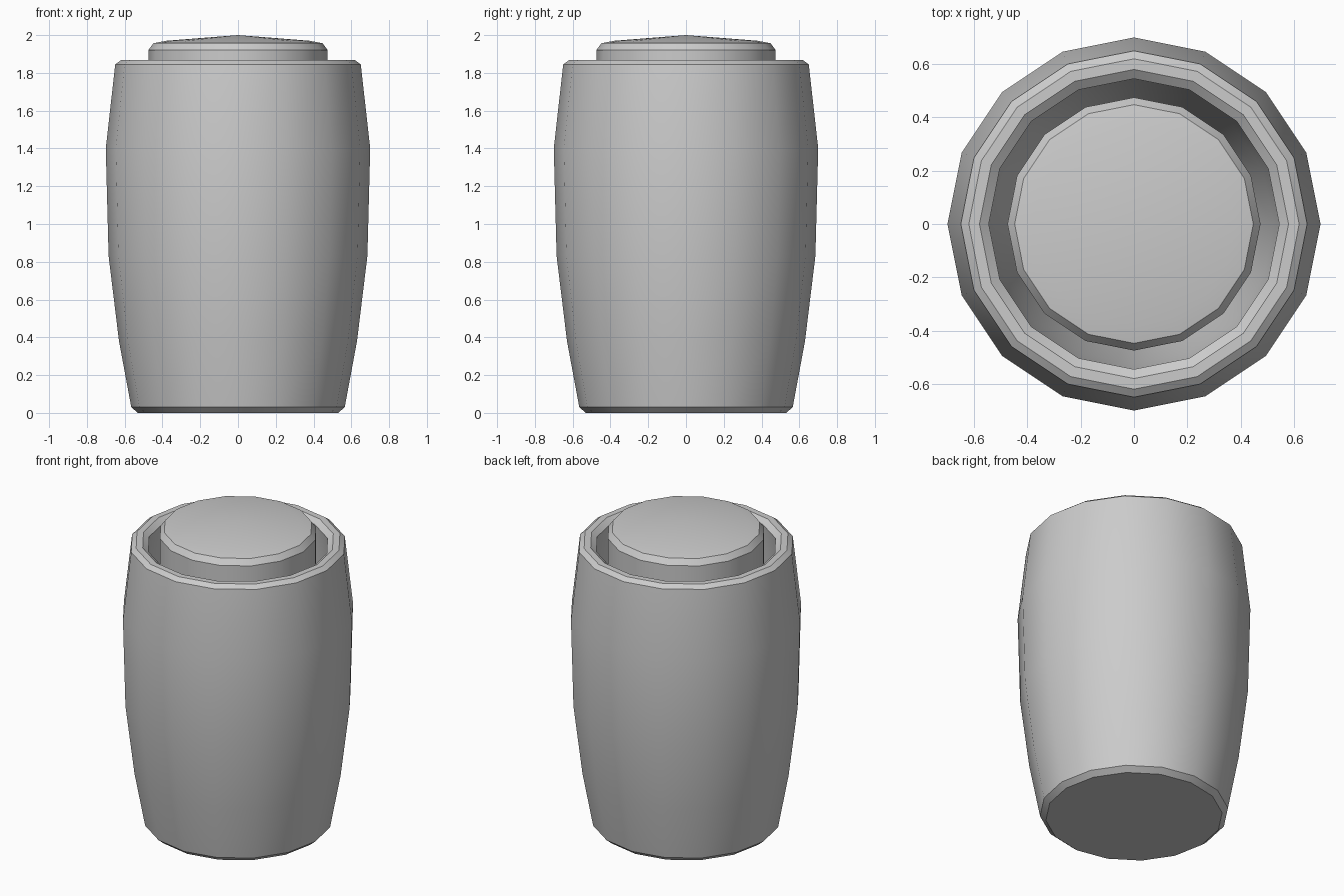
import bpy
import bmesh
import math

if "Cube" in bpy.data.objects:
    bpy.data.objects.remove(bpy.data.objects["Cube"])

SIDES = 16


def lathe(name, profile):
    """Revolve (radius, z) points around z; radius 0 makes a single pole."""
    bm = bmesh.new()
    rings = []
    for r, z in profile:
        if r == 0:
            rings.append([bm.verts.new((0, 0, z))] * SIDES)
        else:
            rings.append([bm.verts.new((r * math.cos(2 * math.pi * i / SIDES),
                                        r * math.sin(2 * math.pi * i / SIDES), z))
                          for i in range(SIDES)])
    for low, high in zip(rings, rings[1:]):
        for i in range(SIDES):
            j = (i + 1) % SIDES
            corners = list(dict.fromkeys((low[i], low[j], high[j], high[i])))
            bm.faces.new(corners)
    bmesh.ops.recalc_face_normals(bm, faces=bm.faces)
    mesh = bpy.data.meshes.new(name)
    bm.to_mesh(mesh)
    bm.free()
    obj = bpy.data.objects.new(name, mesh)
    bpy.context.collection.objects.link(obj)
    bpy.ops.object.select_all(action='DESELECT')
    obj.select_set(True)
    bpy.context.view_layer.objects.active = obj
    bpy.ops.object.shade_smooth_by_angle(angle=math.radians(30))
    return obj


# Hollow bulging body: outside wall, bevelled rim, inside wall and floor
lathe("body", [
    (0, 0), (0.53, 0), (0.565, 0.03), (0.63, 0.38), (0.685, 0.83),
    (0.70, 1.40), (0.65, 1.845), (0.62, 1.867), (0.58, 1.867),
    (0.545, 1.84), (0.595, 1.40), (0.58, 0.83), (0.525, 0.38),
    (0.46, 0.08), (0, 0.08)])

# Inner core with a bevelled, slightly domed top
lathe("core", [
    (0, 0.08), (0.475, 0.08), (0.475, 1.92), (0.448, 1.957),
    (0.38, 1.97), (0, 2.0)])
